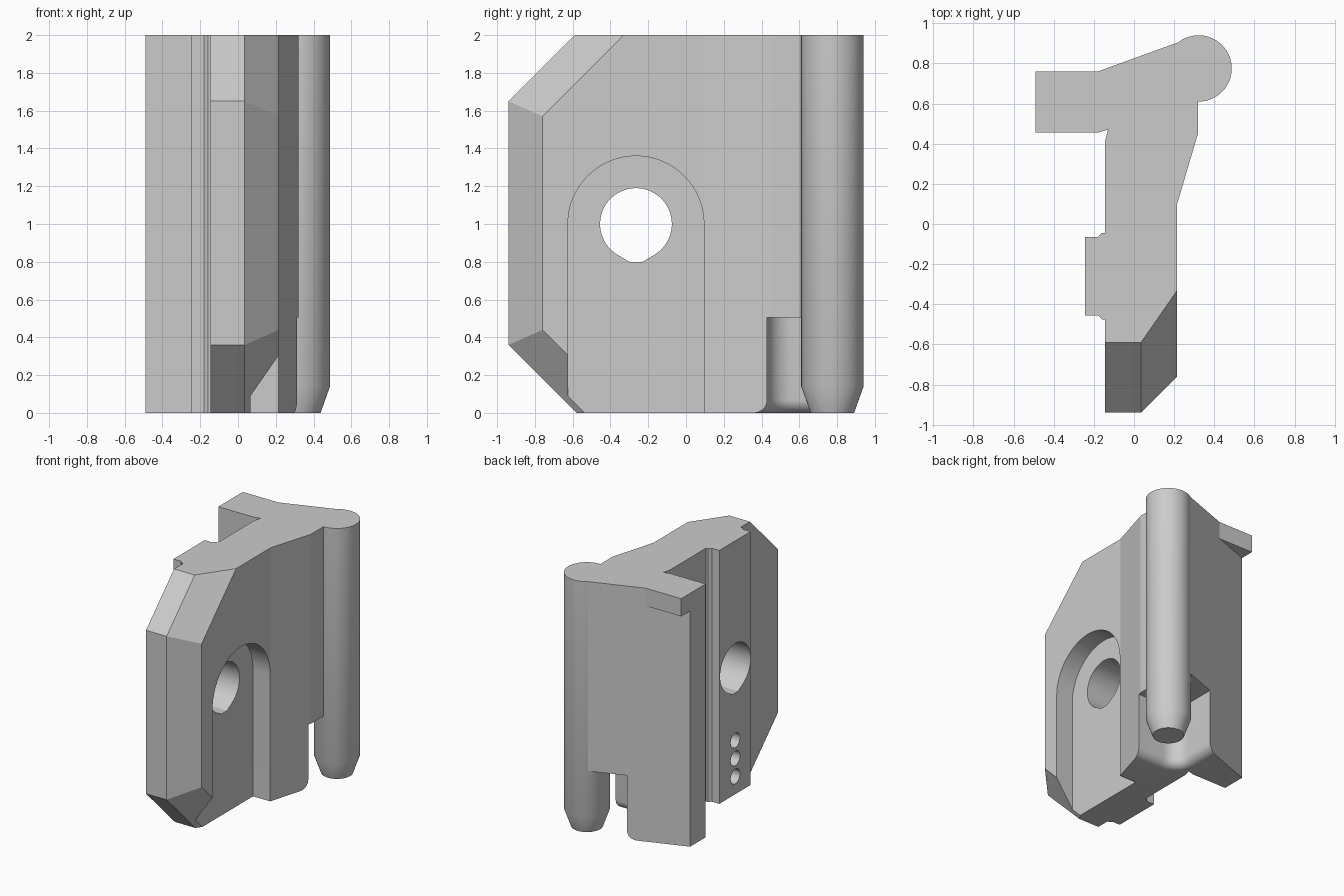
import bpy, bmesh
from math import sin, cos, radians, sqrt
from mathutils import Vector

default = bpy.data.objects.get("Cube")
if default:
    bpy.data.objects.remove(default, do_unlink=True)

gray = bpy.data.materials.new("plain_gray")
gray.use_nodes = True
COLOUR = (0.6, 0.6, 0.6, 1)
gray.diffuse_color = COLOUR
gray.node_tree.nodes["Principled BSDF"].inputs["Base Color"].default_value = COLOUR


def arc(cx, cy, r, start, end, steps):
    """Points along an arc, angles in degrees."""
    angles = [radians(start + (end - start) * i / steps) for i in range(steps + 1)]
    return [(cx + r * cos(a), cy + r * sin(a)) for a in angles]


def loft(name, rings):
    """Closed solid through equally sized rings of 3D points."""
    bm = bmesh.new()
    loops = [[bm.verts.new(p) for p in ring] for ring in rings]
    n = len(loops[0])
    for low, high in zip(loops, loops[1:]):
        for i in range(n):
            j = (i + 1) % n
            bm.faces.new((low[i], low[j], high[j], high[i]))
    bm.faces.new(loops[0][::-1])
    bm.faces.new(loops[-1])
    bmesh.ops.recalc_face_normals(bm, faces=bm.faces)
    mesh = bpy.data.meshes.new(name)
    bm.to_mesh(mesh)
    bm.free()
    mesh.materials.append(gray)
    obj = bpy.data.objects.new(name, mesh)
    bpy.context.collection.objects.link(obj)
    return obj


def prism_z(name, outline, z0, z1):
    return loft(name, [[(x, y, z) for x, y in outline] for z in (z0, z1)])


def prism_x(name, outline, x0, x1):
    return loft(name, [[(x, y, z) for y, z in outline] for x in (x0, x1)])


def activate(obj):
    bpy.ops.object.select_all(action='DESELECT')
    obj.select_set(True)
    bpy.context.view_layer.objects.active = obj


def cut(obj, cutter):
    cutter.hide_render = True
    mod = obj.modifiers.new("cut", 'BOOLEAN')
    mod.operation = 'DIFFERENCE'
    mod.solver = 'EXACT'
    mod.object = cutter
    activate(obj)
    bpy.ops.object.modifier_apply(modifier=mod.name)
    bpy.data.objects.remove(cutter, do_unlink=True)


def smooth(obj, angle):
    activate(obj)
    bpy.ops.object.shade_smooth_by_angle(angle=radians(angle))


# Main body: plan outline with rear flange and side rail
outline = [
    (-0.145, -0.94), (0.035, -0.94), (0.215, -0.76), (0.215, 0.10),
    (0.32, 0.455), (0.32, 0.775), (0.22, 0.905), (-0.18, 0.76),
    (-0.49, 0.648), (-0.49, 0.455), (-0.18, 0.455), (-0.13, 0.47),
    (-0.145, 0.41), (-0.145, -0.045), (-0.16, -0.045), (-0.18, -0.065),
    (-0.245, -0.065), (-0.245, -0.455), (-0.18, -0.455), (-0.16, -0.475),
    (-0.145, -0.475),
]
body = prism_z("body", outline, 0, 2)

# Sloped top and bottom corners at the front, straight and angled
bm = bmesh.new()
bm.from_mesh(body.data)
for tilt in (0, 1.44):
    for point, up in (((0.035, -0.94, 1.65), 1), ((0.035, -0.94, 0.36), -1)):
        bmesh.ops.bisect_plane(
            bm, geom=bm.verts[:] + bm.edges[:] + bm.faces[:], dist=0.0001,
            plane_co=point, plane_no=Vector((tilt, -1, up)).normalized(),
            clear_outer=True)
        rim = [e for e in bm.edges if e.is_boundary]
        bmesh.ops.holes_fill(bm, edges=rim, sides=0)
bmesh.ops.recalc_face_normals(bm, faces=bm.faces)
bm.to_mesh(body.data)
bm.free()

# Arched recess on the left side
MID = -0.265
arch = [(MID + 0.36, -0.2)] + arc(MID, 1, 0.36, 0, 180, 32) + [(MID - 0.36, -0.2)]
cut(body, prism_x("recess_cutter", arch, 0.065, 0.8))

# Through hole with a narrowed flat bottom
drop = arc(MID, 1, 0.19, -60, 240, 48) + [(MID - 0.035, 0.8), (MID + 0.035, 0.8)]
cut(body, prism_x("hole_cutter", drop, -0.6, 0.6))

# Three small blind holes below it in the rail
for z in (0.14, 0.283, 0.425):
    cut(body, prism_x("dimple_cutter", arc(MID, z, 0.058, 0, 345, 23), -0.4, -0.1))

# Clearance around the pin, with a rounded corner and a flared lower edge
FLARE, CORNER = 0.07, 0.13
levels = [(-0.1, FLARE)]
for i in range(9):
    z = FLARE * (1 - cos(radians(90 * i / 8)))
    levels.append((z, FLARE - sqrt(max(0, FLARE ** 2 - (FLARE - z) ** 2))))
levels.append((0.505, 0))
rings = []
for z, d in levels:
    r = CORNER + d
    plan = arc(-0.05 + CORNER, 0.43 + CORNER, r, 180, 270, 10)
    plan += [(1, 0.43 - d), (1, 1.5), (-0.05 - d, 1.5)]
    rings.append([(x, y, z) for x, y in plan])
cut(body, loft("clearance_cutter", rings))
smooth(body, 15)

# Hinge pin with a tapered tip
pin_rings = []
for z, r in ((0, 0.115), (0.14, 0.165), (2, 0.165)):
    pin_rings.append([(x, y, z) for x, y in arc(0.322, 0.775, r, 0, 354.375, 63)])
smooth(loft("pin", pin_rings), 25)

# Corner lip at the top of the rear flange
prism_z("flange_lip", [(-0.18, 0.76), (-0.49, 0.76), (-0.49, 0.648)], 1.86, 2)
